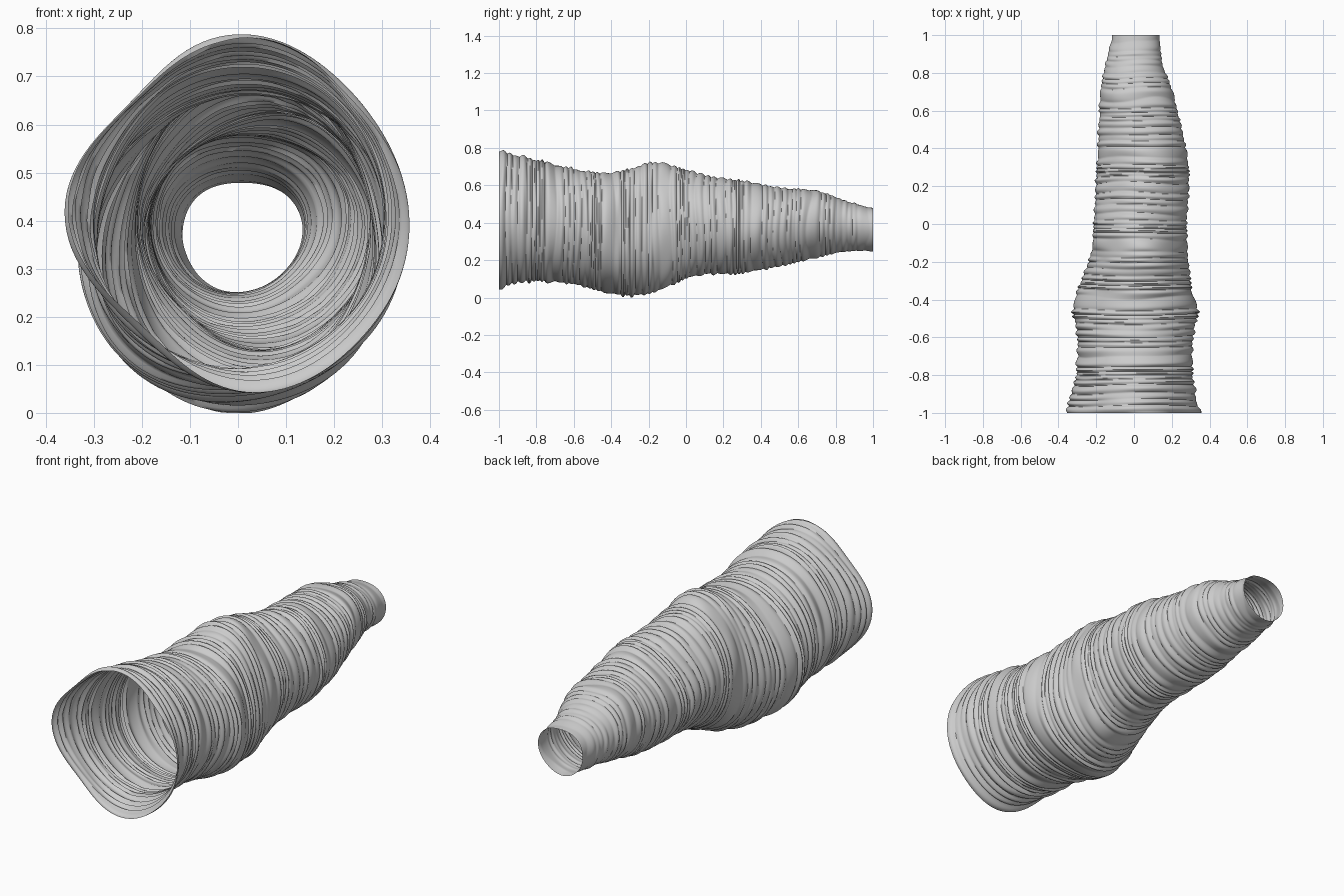
import bpy, bmesh, math, random

if "Cube" in bpy.data.objects:
    bpy.data.objects.remove(bpy.data.objects["Cube"])

random.seed(4)
SIDES, RINGS, FOLDS = 120, 400, 60

# Key sections: y, left, right, bottom, top, then diagonal fullness TR, TL, BL, BR
SECTIONS = [
    (-1.00, -.352, .355, .042, .787, .66, .62, .61, .71),
    (-0.94, -.345, .335, .072, .770, .68, .64, .66, .71),
    (-0.80, -.305, .313, .088, .738, .70, .67, .72, .70),
    (-0.60, -.298, .310, .070, .688, .72, .69, .75, .70),
    (-0.45, -.320, .336, .032, .664, .73, .69, .75, .70),
    (-0.33, -.290, .305, .010, .680, .72, .66, .72, .71),
    (-0.18, -.237, .288, .022, .727, .68, .65, .70, .72),
    (0.00, -.214, .278, .098, .682, .69, .71, .68, .71),
    (0.12, -.202, .286, .126, .646, .71, .69, .68, .70),
    (0.30, -.196, .288, .132, .622, .72, .66, .68, .69),
    (0.50, -.188, .255, .165, .587, .71, .71, .70, .67),
    (0.70, -.176, .203, .215, .571, .74, .72, .72, .67),
    (0.85, -.150, .150, .245, .518, .74, .71, .72, .68),
    (1.00, -.113, .134, .250, .477, .74, .74, .72, .66),
]


def section_at(y):
    """Smooth (Hermite) blend of the key sections at depth y."""
    i = max(k for k in range(len(SECTIONS) - 1) if SECTIONS[k][0] <= y)
    a, b = SECTIONS[i], SECTIONS[i + 1]
    p, q = SECTIONS[max(i - 1, 0)], SECTIONS[min(i + 2, len(SECTIONS) - 1)]
    h = b[0] - a[0]
    t = (y - a[0]) / h
    out = []
    for k in range(1, 9):
        ma = (b[k] - p[k]) / (b[0] - p[0]) * h
        mb = (q[k] - a[k]) / (q[0] - a[0]) * h
        out.append((2*t**3 - 3*t**2 + 1)*a[k] + (t**3 - 2*t*t + t)*ma
                   + (3*t*t - 2*t**3)*b[k] + (t**3 - t*t)*mb)
    return out


def around(values, ang):
    """Periodic interpolation of 8 values spaced 45 degrees apart."""
    total = 0.0
    for k, v in enumerate(values):
        d = ang - k * math.pi / 4
        total += v * (1 + 2*sum(math.cos(n*d) for n in (1, 2, 3)) + math.cos(4*d)) / 8
    return total


# Every fold gets its own height and a lobed shape that varies around the tube
folds = [(random.uniform(.018, .048), random.uniform(0, 6.28), random.uniform(.006, .022),
          random.choice((2, 3, 5))) for _ in range(FOLDS + 8)]


def fold_scale(y, ang):
    u = ((y + 1) / 2 * FOLDS + 2 + .12*math.sin(2*ang + 4*y) + .08*math.sin(3*ang - 7*y)
         + .4*math.sin(23*y) + .3*math.sin(41*y + 1))
    i = int(u)
    amp, phase, lobe, count = folds[i]
    bump = math.sin(math.pi * (u - i))
    # low wavy lumps running along the tube
    lumps = .009 * math.sin(4*ang + 9*y) + .007 * math.sin(5*ang - 13*y)
    return 1 - .021 + lumps * (1 - y*y) + bump * (amp + lobe * math.sin(count*ang + phase))


# Tube: stacked rings bridged into an open sleeve
bm = bmesh.new()
previous = None
for j in range(RINGS + 1):
    y = -1 + 2 * j / RINGS
    left, right, bottom, top, tr, tl, bl, br = section_at(y)
    cx, cz = (left + right) / 2, (bottom + top) / 2
    hx, hz = (right - left) / 2, (top - bottom) / 2
    radii = [1, tr*1.414, 1, tl*1.414, 1, bl*1.414, 1, br*1.414]
    ring = []
    for s in range(SIDES):
        ang = 2 * math.pi * s / SIDES
        r = around(radii, ang) * fold_scale(y, ang)
        ring.append(bm.verts.new((cx + hx*r*math.cos(ang), y,
                                  max(0, cz + hz*r*math.sin(ang)))))
    if previous:
        for s in range(SIDES):
            n = (s + 1) % SIDES
            bm.faces.new((previous[s], previous[n], ring[n], ring[s]))
    previous = ring
bmesh.ops.recalc_face_normals(bm, faces=bm.faces)

mesh = bpy.data.meshes.new("folded_sleeve")
bm.to_mesh(mesh)
bm.free()
sleeve = bpy.data.objects.new("folded_sleeve", mesh)
bpy.context.collection.objects.link(sleeve)
bpy.context.view_layer.objects.active = sleeve
sleeve.select_set(True)
bpy.ops.object.shade_smooth_by_angle(angle=math.radians(50))
